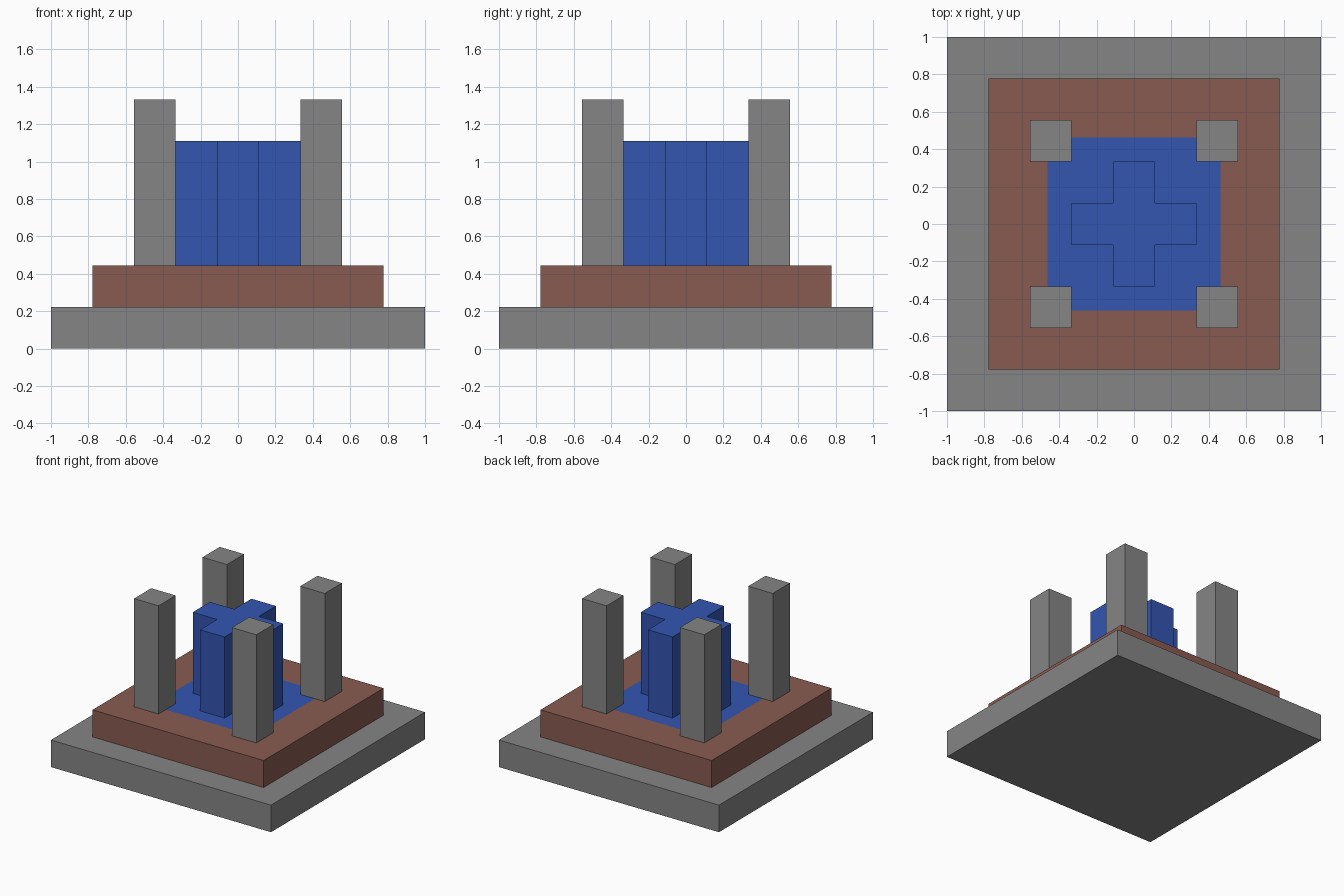
import bpy
import bmesh

U = 2 / 9  # one block

if "Cube" in bpy.data.objects:
    bpy.data.objects.remove(bpy.data.objects["Cube"], do_unlink=True)


def material(name, rgb):
    mat = bpy.data.materials.new(name)
    mat.use_nodes = True
    mat.diffuse_color = (*rgb, 1)
    mat.node_tree.nodes["Principled BSDF"].inputs["Base Color"].default_value = (*rgb, 1)
    return mat


stone = material("grey stone", (0.235, 0.235, 0.235))
brick = material("brown brick", (0.246, 0.105, 0.082))
blue = material("blue", (0.033, 0.092, 0.434))


def prism(name, outline, bottom, height, *mats, inset=0):
    """Extrude an outline (in blocks); an inset top panel takes the second material."""
    bm = bmesh.new()
    base = bm.faces.new([bm.verts.new((x * U, y * U, bottom * U)) for x, y in outline])
    up = bmesh.ops.extrude_face_region(bm, geom=[base], use_keep_orig=True)["geom"]
    bmesh.ops.translate(bm, vec=(0, 0, height * U),
                        verts=[v for v in up if isinstance(v, bmesh.types.BMVert)])
    bmesh.ops.recalc_face_normals(bm, faces=bm.faces)
    if inset:
        top = [f for f in bm.faces if f.normal.z > 0.5]
        bmesh.ops.inset_region(bm, faces=top, thickness=inset * U)
        top[0].material_index = 1
    mesh = bpy.data.meshes.new(name)
    bm.to_mesh(mesh)
    bm.free()
    for mat in mats:
        mesh.materials.append(mat)
    obj = bpy.data.objects.new(name, mesh)
    bpy.context.collection.objects.link(obj)
    return obj


def square(half, cx=0, cy=0):
    return [(cx + sx * half, cy + sy * half)
            for sx, sy in ((-1, -1), (1, -1), (1, 1), (-1, 1))]


# Stepped base, the upper step with a blue floor panel
prism("base_slab", square(4.5), 0, 1, stone)
prism("upper_step", square(3.5), 1, 1, brick, blue, inset=2)

# Cross-shaped core: one arm turned four times
arm = [(1.5, -0.5), (1.5, 0.5), (0.5, 0.5)]
cross = []
for turn in range(4):
    cross += arm
    arm = [(-y, x) for x, y in arm]
prism("cross_core", cross, 2, 3, blue)

# Corner pillars
for side, x in (("right", -2), ("left", 2)):
    for end, y in (("front", -2), ("back", 2)):
        prism(f"{end}_{side}_pillar", square(0.5, x, y), 2, 4, stone)
